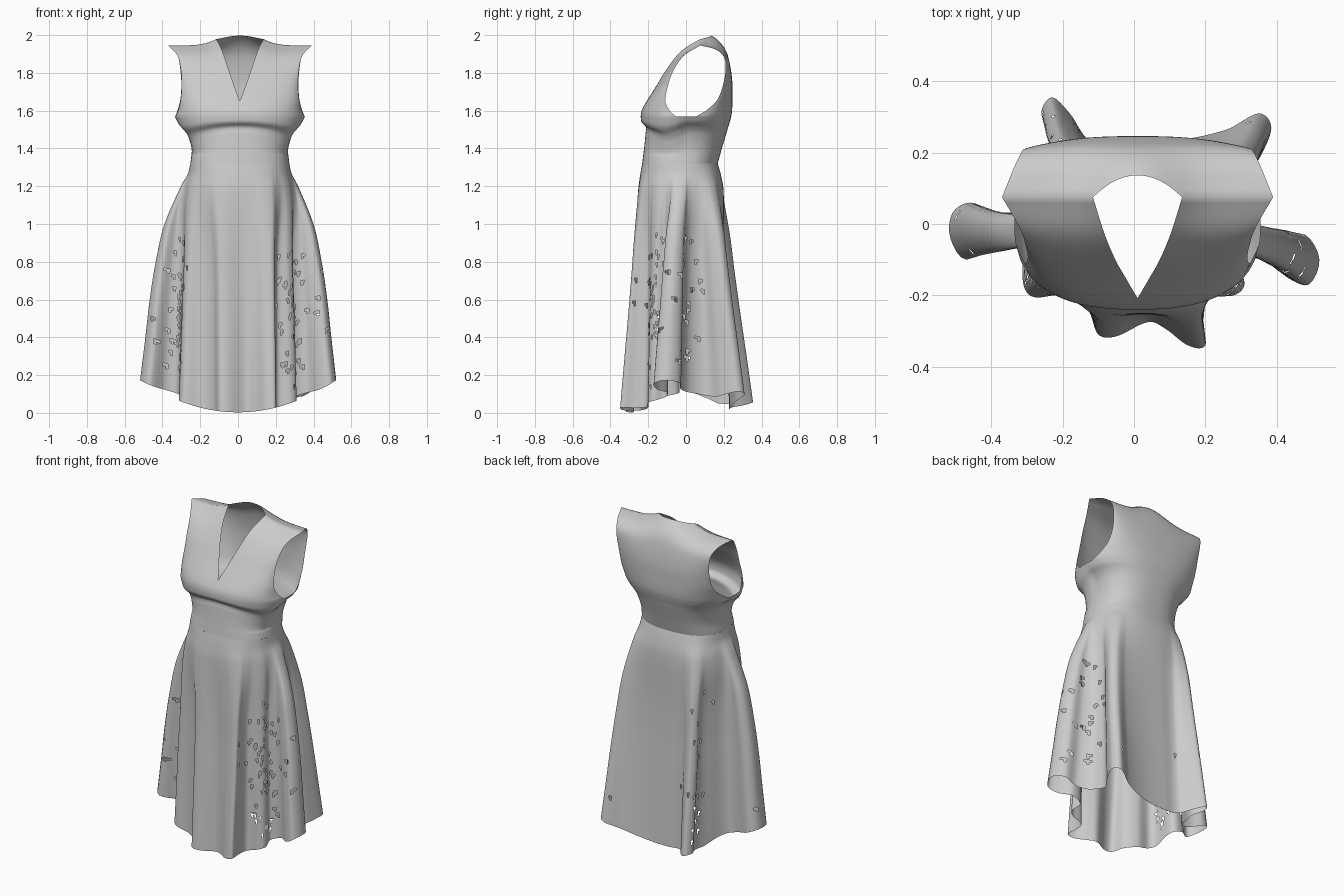
import bpy, bmesh, math, random

if "Cube" in bpy.data.objects:
    bpy.data.objects.remove(bpy.data.objects["Cube"])

N = 360          # points around the skirt
CX = 0.01        # small sideways offset of the whole dress
random.seed(4)


def curve(keys, t):
    """Smooth interpolation through rows of (t, value, value, ...)."""
    n = len(keys)
    t = min(max(t, keys[0][0]), keys[-1][0])
    i = 0
    while i < n - 2 and t > keys[i + 1][0]:
        i += 1
    a, b = keys[i], keys[i + 1]
    p, q = keys[max(i - 1, 0)], keys[min(i + 2, n - 1)]
    h = b[0] - a[0]
    s = (t - a[0]) / h
    out = []
    for k in range(1, len(a)):
        m0 = (b[k] - p[k]) / (b[0] - p[0]) * h
        m1 = (q[k] - a[k]) / (q[0] - a[0]) * h
        out.append((2*s**3 - 3*s*s + 1) * a[k] + (s**3 - 2*s*s + s) * m0
                   + (3*s*s - 2*s**3) * b[k] + (s**3 - s*s) * m1)
    return out


def ring_point(deg, a, yf, yb):
    """Point on a rounded-box ring; 0 degrees is the front, 90 is +x."""
    s, c = math.sin(math.radians(deg)), -math.cos(math.radians(deg))
    x = a * math.copysign(abs(s) ** 0.8, s)
    y = (yf + yb) / 2 + (yb - yf) / 2 * math.copysign(abs(c) ** 0.8, c)
    return x, y


def add_grid(bm, rows, closed=False, skip=()):
    vs = [[bm.verts.new(p) for p in r] for r in rows]
    n = len(rows[0])
    for j in range(len(rows) - 1):
        for i in range(n if closed else n - 1):
            if (i, j) not in skip:
                k = (i + 1) % n
                bm.faces.new((vs[j][i], vs[j][k], vs[j + 1][k], vs[j + 1][i]))


def finish(bm, name):
    bmesh.ops.remove_doubles(bm, verts=bm.verts, dist=0.0003)
    loose = [v for v in bm.verts if not v.link_faces]
    bmesh.ops.delete(bm, geom=loose, context='VERTS')
    bmesh.ops.recalc_face_normals(bm, faces=bm.faces)
    me = bpy.data.meshes.new(name)
    bm.to_mesh(me)
    bm.free()
    for p in me.polygons:
        p.use_smooth = True
    ob = bpy.data.objects.new(name, me)
    bpy.context.collection.objects.link(ob)
    return ob


# Skirt: waist ring flowing into the folded hem outline (angle, x, y)
WAIST = (0.262, -0.232, 0.168)
WAIST_Z = 1.32
hem = [(0, .04, -.275), (10, .09, -.295), (20, .15, -.34), (32, .20, -.34),
       (39, .195, -.27), (46, .21, -.21), (54, .28, -.20), (63, .31, -.17),
       (72, .30, -.11), (79, .37, -.10), (83, .43, -.15), (87, .49, -.17),
       (91, .52, -.10), (95, .48, -.03), (99, .40, -.03), (104, .33, .02),
       (110, .305, .11), (117, .355, .19), (125, .385, .27), (134, .35, .31),
       (146, .26, .265), (165, .12, .235), (182, -.03, .23), (198, -.13, .24),
       (207, -.18, .31), (215, -.23, .355), (223, -.26, .31), (233, -.225, .23),
       (244, -.26, .13), (254, -.32, .04), (259, -.39, .035), (263, -.46, .06),
       (267, -.51, .03), (271, -.515, -.04), (275, -.47, -.10), (279, -.39, -.04),
       (287, -.32, -.05), (298, -.31, -.17), (306, -.28, -.205), (316, -.20, -.20),
       (328, -.13, -.24), (338, -.10, -.31), (347, -.05, -.315)]
hem = ([(a - 360, x, y) for a, x, y in hem[-2:]] + hem
       + [(a + 360, x, y) for a, x, y in hem[:2]])
# per height: flare sideways, flare front-to-back, strength of the folds
flare = [(0, 1, 1, 1), (.25, .9, .845, 1), (.49, .81, .69, 1), (.72, .69, .55, 1),
         (.95, .52, .43, .9), (1.18, .2, .26, .5), (1.26, .05, .12, .3),
         (WAIST_Z, 0, 0, .2)]

ROWS = 96
angles = [360 * i / N for i in range(N)]
outline = [curve(hem, a) for a in angles]
rows = []
for j in range(ROWS + 1):
    v = j / ROWS
    wx, wy, fold = curve(flare, WAIST_Z * (1 - v))
    row = []
    for a, (hx, hy) in zip(angles, outline):
        x, y = ring_point(a, *WAIST)
        x += CX
        hz = .003 + .17 * (hx / .52) ** 2 + .06 * max(0, hy)
        hz += .06 * min(1, abs(hx) / .3) * max(0, 1 - (hx / .52) ** 2) * max(0, 1 - (hy / .17) ** 2)
        # plain oval near the waist, full folds lower down
        ex, ey = .5 * math.sin(math.radians(a)), -.34 * math.cos(math.radians(a))
        tx, ty = ex + (hx - ex) * fold, ey + (hy - ey) * fold
        row.append((x + (tx - x) * wx, y + (ty - y) * wy,
                    WAIST_Z + (hz - WAIST_Z) * v))
    rows.append(row)

# Small torn holes scattered in the side folds
holes = set()
for centre, spread, count in ((288, 7, 70), (66, 12, 70), (101, 5, 20),
                              (232, 9, 18), (180, 120, 10)):
    for _ in range(count):
        i = int(random.gauss(centre, spread) / 360 * N) % N
        j = int(ROWS * min(.97, random.triangular(.2, 1.0, .75)))
        holes |= {(i, j), ((i + 1) % N, j), (i + random.randint(0, 1), j + 1)}
bm = bmesh.new()
add_grid(bm, rows, True, holes)
finish(bm, "skirt")

# Bodice, upper part: (t, z, centre y, side wrap, outer x) from underarm to shoulder
XO, REACH, NECK = .342, .342 * 1.01, .125
front = [(0, 1.57, -.24, .24, XO), (.08, 1.602, -.234, .205, .327),
         (.2, 1.65, -.208, .15, .315),
         (.4, 1.73, -.155, .09, .308), (.6, 1.81, -.10, .05, .312),
         (.8, 1.89, -.025, .02, .33), (1, 1.945, .075, 0, .38)]
back = [(0, 1.57, .24, .24, XO), (.08, 1.602, .244, .19, .33),
        (.2, 1.66, .246, .12, .315),
        (.4, 1.75, .245, .07, .31), (.6, 1.84, .23, .03, .318),
        (.75, 1.89, .207, .015, .328), (.87, 1.925, .16, .008, .348),
        (1, 1.945, .075, 0, .38)]


def panel_point(keys, sign, t, x_of):
    z, y, wrap, xo = curve(keys, t)
    x = x_of(xo)
    reach = xo * (1.01 + .02 * min(1, t / .2))
    y += sign * wrap * (1 - (1 - (x / reach) ** 2.5) ** .4)
    z += .086 * t ** 3 * math.exp(-(x / .13) ** 2)
    return x, y, z


T, C = 30, 24
bm = bmesh.new()
for side in (-1, 1):
    fr, bo, bi = [], [], []
    for j in range(T + 1):
        t = j / T
        xn = NECK * max(0, (t - .2) / .8)        # V neckline
        rf, ro, ri = [], [], []
        for i in range(C + 1):
            s = i / C
            rf.append(panel_point(front, 1, t, lambda xo: xn + (xo - xn) * s))
            ro.append(panel_point(back, -1, t, lambda xo: NECK + (xo - NECK) * s))
            tc = t * (1 - .09 * (1 - s ** 2))    # scooped back neckline
            ri.append(panel_point(back, -1, tc, lambda xo: NECK * s))
        fr.append(rf), bo.append(ro), bi.append(ri)
    for g in (fr, bo, bi):
        add_grid(bm, [[(CX + side * x, y, z) for x, y, z in r] for r in g])

# Bodice, lower part: columns line up with the panels above
to_angle = lambda x: math.degrees(math.asin((x / REACH) ** 1.25))
edge = to_angle(XO)
half = [to_angle(XO * i / C) for i in range(C + 1)]
half += [edge + (180 - 2 * edge) * i / 8 for i in range(1, 8)]
half += [180 - to_angle(NECK + (XO - NECK) * i / C) for i in range(C, 0, -1)]
half += [180 - to_angle(NECK * i / C) for i in range(C, -1, -1)]
columns = half + [360 - a for a in half[-2:0:-1]]
body = [(1.32, *WAIST), (1.4, .255, -.222, .19), (1.48, .272, -.214, .214),
        (1.515, .295, -.212, .224), (1.54, .325, -.236, .232),
        (1.57, REACH, -.24, .24)]
rows = []
for j in range(41):
    z = 1.32 + .25 * j / 40
    a, yf, yb = curve(body, z)
    row = []
    for ang in columns:
        x, y = ring_point(ang, a, yf, yb)
        # the seam under the bust arches down towards the sides
        drop = 0
        if z > 1.36 and y < 0:
            drop = .06 * min(1, (x / .27) ** 2) * math.sin(math.pi * (z - 1.36) / .21)
            drop *= min(1, -y / .1)
        row.append((x + CX, y, z - drop))
    rows.append(row)
add_grid(bm, rows, True)
finish(bm, "bodice")
